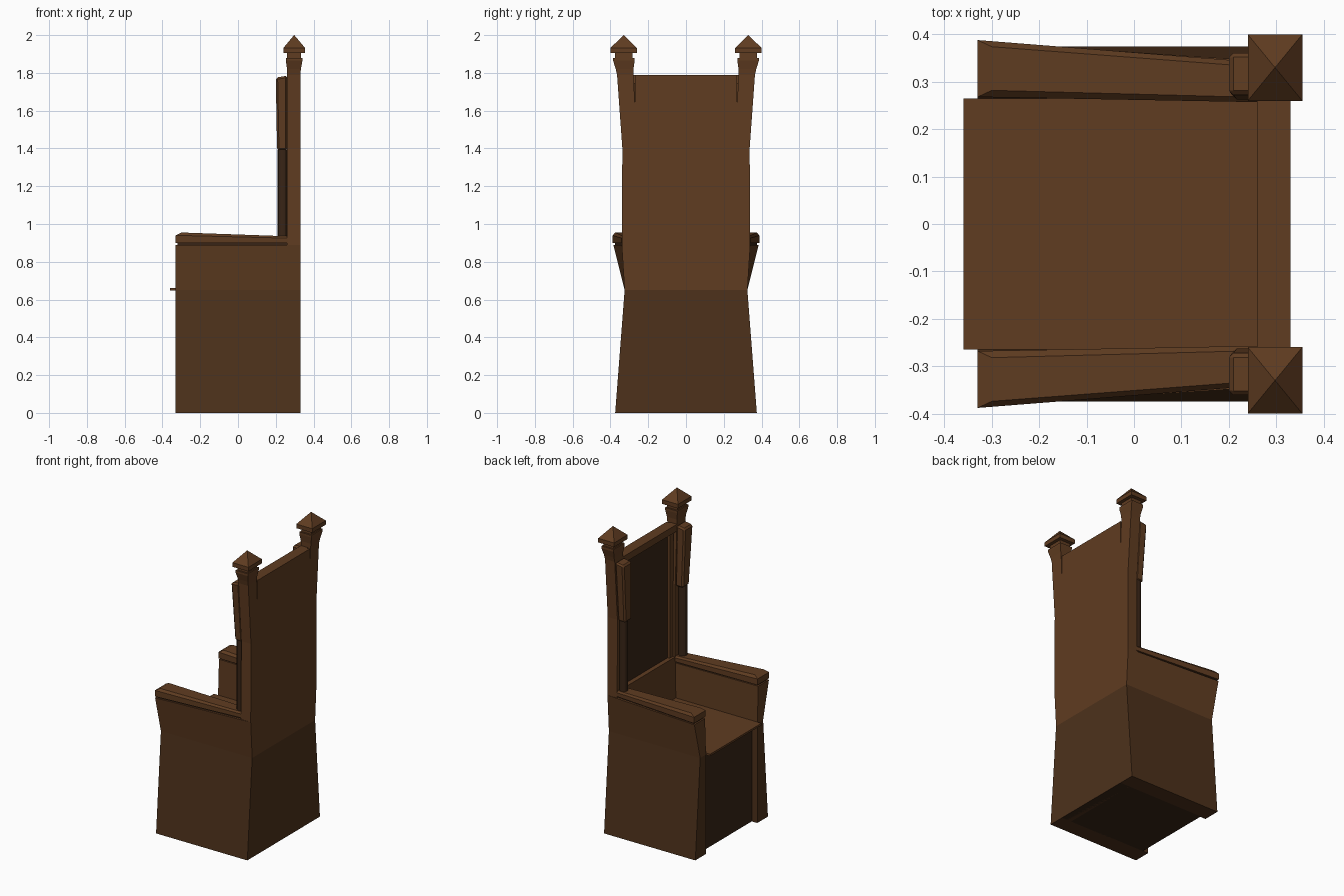
import bpy, bmesh

if "Cube" in bpy.data.objects:
    bpy.data.objects.remove(bpy.data.objects["Cube"])


def material(name, rgb):
    m = bpy.data.materials.new(name)
    m.diffuse_color = (*rgb, 1)
    m.use_nodes = True
    m.node_tree.nodes["Principled BSDF"].inputs["Base Color"].default_value = m.diffuse_color
    return m


WOOD = material("wood", (0.115, 0.045, 0.015))
LOW = material("lower_wood", (0.075, 0.031, 0.011))
DARK = material("dark_wood", (0.04, 0.018, 0.008))


def finish(bm, name, mat):
    bmesh.ops.recalc_face_normals(bm, faces=bm.faces)
    me = bpy.data.meshes.new(name)
    bm.to_mesh(me)
    bm.free()
    me.materials.append(mat)
    ob = bpy.data.objects.new(name, me)
    bpy.context.collection.objects.link(ob)
    return ob


def loft(name, rings, mat=WOOD, pair=False):
    """Solid through four-cornered rings: (x0, x1, front y pair, back y pair, z front, z back)."""
    bm = bmesh.new()
    for s in ((1, -1) if pair else (1,)):
        loops = []
        for x0, x1, (f0, f1), (b0, b1), zf, zb in rings:
            pts = [(x0, f0, zf), (x0, f1, zf), (x1, b1, zb), (x1, b0, zb)]
            loops.append([bm.verts.new((x, s * y, z)) for x, y, z in pts])
        for a, b in zip(loops, loops[1:]):
            for i in range(4):
                j = (i + 1) % 4
                bm.faces.new((a[i], a[j], b[j], b[i]))
        bm.faces.new(loops[0])
        bm.faces.new(loops[-1])
    return finish(bm, name, mat)


def ring(x0, x1, y0, y1, z):
    return (x0, x1, (y0, y1), (y0, y1), z, z)


def box(name, x0, x1, y0, y1, z0, z1, mat=WOOD, pair=False):
    return loft(name, [ring(x0, x1, y0, y1, z0), ring(x0, x1, y0, y1, z1)], mat, pair)


# Base: recessed front panel block and tapering side walls
box("base_core", -0.29, 0.329, -0.27, 0.27, 0, 0.65, DARK)
box("base_back", 0.26, 0.33, -0.27, 0.27, 0, 0.65, LOW)
loft("base_side", [ring(-0.33, 0.33, 0.265, 0.375, 0),
                   ring(-0.33, 0.33, 0.265, 0.325, 0.65)], LOW, True)

# Seat board, overhanging at the front
box("seat", -0.36, 0.262, -0.265, 0.265, 0.647, 0.66)

# Arm walls flaring outwards at the front, groove and armrest
loft("arm_wall", [ring(-0.33, 0.33, 0.265, 0.325, 0.65),
                  (-0.33, 0.33, (0.275, 0.385), (0.26, 0.34), 0.89, 0.89)], WOOD, True)
loft("arm_groove", [(-0.32, 0.26, (0.285, 0.375), (0.265, 0.33), z, z)
                    for z in (0.89, 0.90)], DARK, True)
loft("armrest", [(-0.33, 0.265, (0.268, 0.388), (0.257, 0.341), 0.90, 0.90),
                 (-0.33, 0.265, (0.268, 0.388), (0.257, 0.341), 0.94, 0.925),
                 (-0.30, 0.265, (0.282, 0.374), (0.267, 0.331), 0.955, 0.935)], WOOD, True)

# Backrest: lower wall, frame rail, recessed panel
box("back_lower_wall", 0.26, 0.33, -0.27, 0.27, 0.65, 0.93)
box("back_board", 0.305, 0.33, -0.27, 0.27, 0.93, 1.79)
box("back_panel", 0.29, 0.306, -0.235, 0.235, 0.93, 1.75, DARK)
box("back_top_rail", 0.26, 0.31, -0.28, 0.28, 1.745, 1.79)
box("back_stile", 0.275, 0.31, 0.225, 0.265, 0.93, 1.75, WOOD, True)

# Back posts flaring at the top, with neck and pyramid cap
loft("back_post", [ring(0.26, 0.33, 0.26, 0.34, 0.89),
                   ring(0.26, 0.33, 0.26, 0.337, 1.4),
                   ring(0.26, 0.33, 0.278, 0.365, 1.79),
                   ring(0.26, 0.333, 0.278, 0.372, 1.82),
                   ring(0.253, 0.341, 0.272, 0.386, 1.865),
                   ring(0.253, 0.341, 0.272, 0.386, 1.88)], WOOD, True)
box("post_neck", 0.26, 0.334, 0.282, 0.376, 1.88, 1.905, WOOD, True)
loft("post_cap", [ring(0.24, 0.355, 0.26, 0.40, 1.905),
                  ring(0.24, 0.355, 0.26, 0.40, 1.932),
                  ring(0.297, 0.298, 0.3295, 0.3305, 2.0)], WOOD, True)

# Wings projecting in front of the posts, bevelled along the front
wing = loft("back_wing", [ring(0.207, 0.262, 0.262, 0.332, 1.39),
                          (0.20, 0.262, (0.272, 0.362), (0.272, 0.362), 1.775, 1.785)],
            WOOD, True)
bev = wing.modifiers.new("bevel", 'BEVEL')
bev.width = 0.01
bev.segments = 1

# Round columns carrying the wings
bm = bmesh.new()
for s in (1, -1):
    g = bmesh.ops.create_cone(bm, cap_ends=True, segments=12, radius1=0.026,
                              radius2=0.026, depth=0.47)
    bmesh.ops.translate(bm, verts=g["verts"], vec=(0.236, s * 0.305, 1.16))
col = finish(bm, "wing_column", DARK)
bpy.context.view_layer.objects.active = col
col.select_set(True)
bpy.ops.object.shade_smooth_by_angle()
